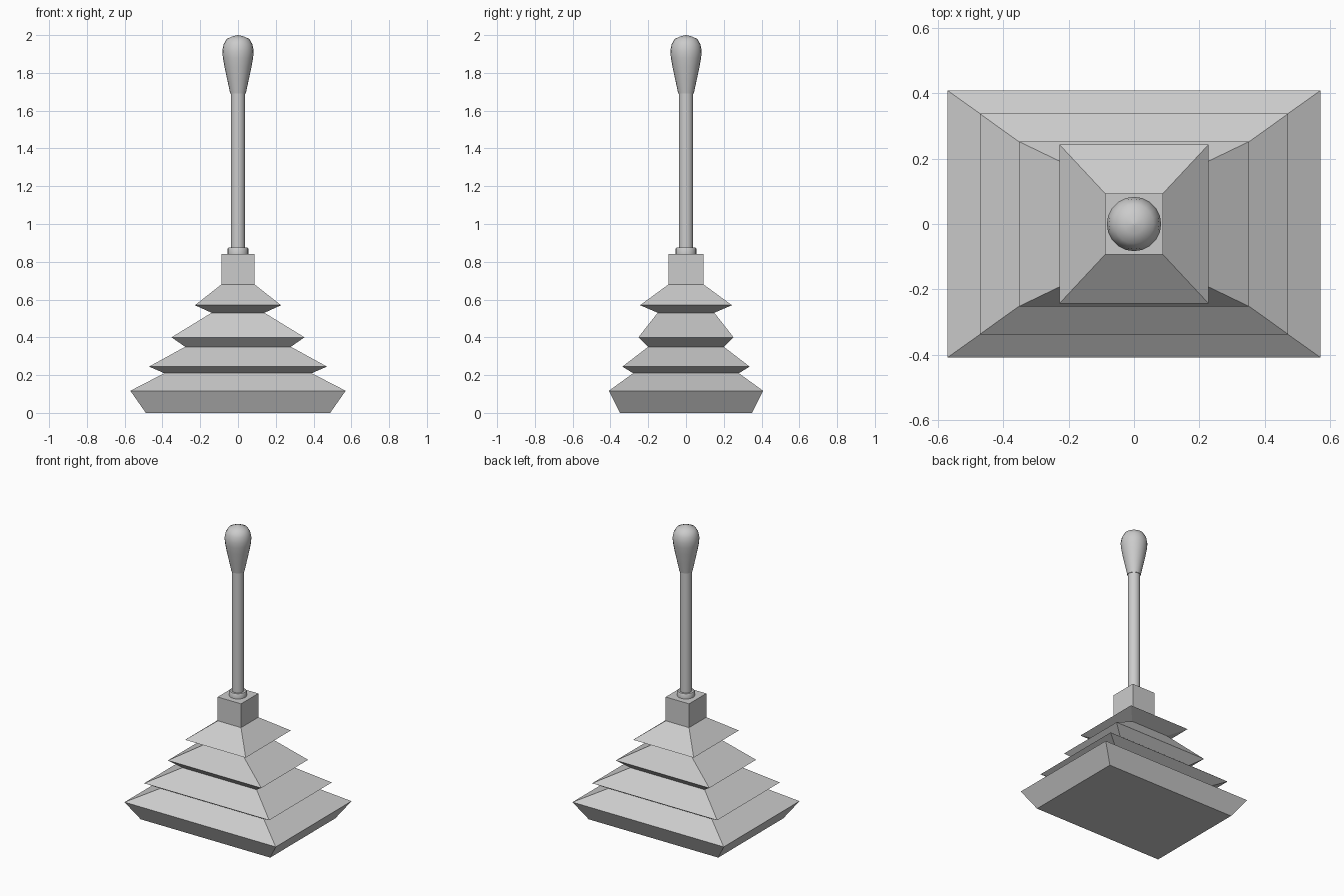
import bpy, bmesh, math

if "Cube" in bpy.data.objects:
    bpy.data.objects.remove(bpy.data.objects["Cube"])


def make_object(name, rings, smooth):
    """Skin a stack of equal-length rings and cap both ends."""
    bm = bmesh.new()
    rows = [[bm.verts.new(p) for p in ring] for ring in rings]
    n = len(rows[0])
    for a, b in zip(rows, rows[1:]):
        for i in range(n):
            j = (i + 1) % n
            bm.faces.new((a[i], a[j], b[j], b[i]))
    bm.faces.new(rows[0][::-1])
    bm.faces.new(rows[-1])
    bmesh.ops.remove_doubles(bm, verts=bm.verts, dist=1e-5)
    bmesh.ops.recalc_face_normals(bm, faces=bm.faces)
    mesh = bpy.data.meshes.new(name)
    bm.to_mesh(mesh)
    bm.free()
    obj = bpy.data.objects.new(name, mesh)
    bpy.context.collection.objects.link(obj)
    if smooth:
        bpy.ops.object.select_all(action='DESELECT')
        obj.select_set(True)
        bpy.context.view_layer.objects.active = obj
        bpy.ops.object.shade_smooth_by_angle(angle=math.radians(40))
    return obj


def rect_stack(name, profile):
    return make_object(name, [[(-x, -y, z), (x, -y, z), (x, y, z), (-x, y, z)]
                              for z, x, y in profile], False)


def lathe(name, profile, sides=20):
    return make_object(name, [[(r * math.cos(2 * math.pi * i / sides),
                                r * math.sin(2 * math.pi * i / sides), z)
                               for i in range(sides)] for z, r in profile], True)


# Folded rectangular boot with its square neck: (z, half x, half y)
rect_stack("bellows_boot", [
    (0.0, 0.488, 0.35), (0.117, 0.57, 0.408),
    (0.21, 0.39, 0.28), (0.245, 0.471, 0.337),
    (0.35, 0.28, 0.20), (0.40, 0.352, 0.252),
    (0.53, 0.14, 0.15), (0.57, 0.228, 0.243),
    (0.68, 0.088, 0.093), (0.842, 0.088, 0.093)])

# Collar at the foot of the lever
lathe("collar", [(0.84, 0.055), (0.868, 0.055), (0.875, 0.051)])

# Lever shaft
lathe("lever_shaft", [(0.84, 0.038), (1.70, 0.038)])

# Pear-shaped grip knob
lathe("grip_knob", [
    (1.69, 0.041), (1.76, 0.056), (1.83, 0.071), (1.88, 0.080),
    (1.915, 0.083), (1.95, 0.077), (1.98, 0.060), (1.993, 0.030), (2.0, 0.002)])
